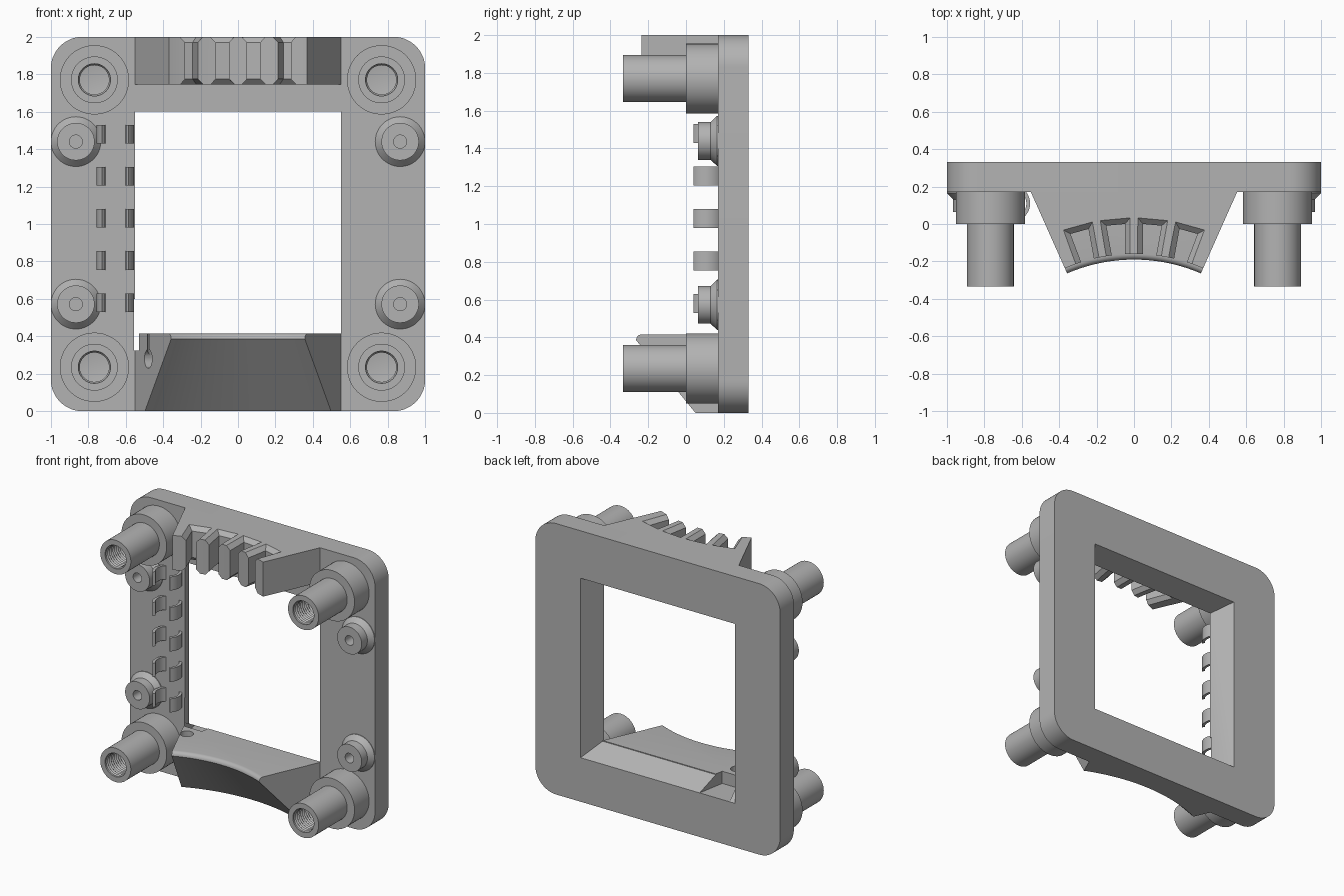
import bpy, bmesh
from math import sin, cos, pi, radians
from mathutils import Matrix, Vector

cube = bpy.data.objects.get("Cube")
if cube:
    bpy.data.objects.remove(cube, do_unlink=True)

grey = bpy.data.materials.new("plain grey")
grey.use_nodes = True
colour = (0.45, 0.45, 0.45, 1)
grey.diffuse_color = colour
grey.node_tree.nodes["Principled BSDF"].inputs["Base Color"].default_value = colour


def finish(name, bm):
    bmesh.ops.remove_doubles(bm, verts=bm.verts, dist=1e-5)
    bmesh.ops.recalc_face_normals(bm, faces=bm.faces)
    mesh = bpy.data.meshes.new(name)
    bm.to_mesh(mesh)
    bm.free()
    mesh.materials.append(grey)
    ob = bpy.data.objects.new(name, mesh)
    bpy.context.collection.objects.link(ob)
    return ob


def loft(name, ring_a, ring_b):
    """Solid between two outlines with equal point counts."""
    bm = bmesh.new()
    a = [bm.verts.new(p) for p in ring_a]
    b = [bm.verts.new(p) for p in ring_b]
    n = len(a)
    bm.faces.new(a)
    bm.faces.new(b)
    for i in range(n):
        j = (i + 1) % n
        bm.faces.new((a[i], a[j], b[j], b[i]))
    return finish(name, bm)


def prism(name, outline, z0, z1):
    return loft(name, [(x, y, z0) for x, y in outline], [(x, y, z1) for x, y in outline])


def lathe(name, profile, axis, centre, steps=48):
    """Spin (radius, height) points about the y or z axis."""
    bm = bmesh.new()
    vs = [bm.verts.new((r, h, 0) if axis == "y" else (r, 0, h)) for r, h in profile]
    es = [bm.edges.new(p) for p in zip(vs, vs[1:])]
    bmesh.ops.spin(bm, geom=vs + es, cent=(0, 0, 0), angle=2 * pi, steps=steps,
                   axis=(0, 1, 0) if axis == "y" else (0, 0, 1))
    bmesh.ops.translate(bm, verts=bm.verts, vec=centre)
    return finish(name, bm)


def rod(name, centre, direction, radius, length):
    bm = bmesh.new()
    turn = Vector((0, 0, 1)).rotation_difference(Vector(direction)).to_matrix().to_4x4()
    bmesh.ops.create_cone(bm, cap_ends=True, segments=32, radius1=radius, radius2=radius,
                          depth=length, matrix=Matrix.Translation(centre) @ turn)
    return finish(name, bm)


def cut(ob, cutters):
    for c in cutters:
        m = ob.modifiers.new("cut", "BOOLEAN")
        m.operation, m.solver, m.object = "DIFFERENCE", "EXACT", c
    bpy.context.view_layer.update()
    dg = bpy.context.evaluated_depsgraph_get()
    mesh = bpy.data.meshes.new_from_object(ob.evaluated_get(dg))
    ob.modifiers.clear()
    ob.data = mesh


# Frame plate with rounded corners and a tapered opening
def rounded(y, r=0.17):
    pts = []
    for k, (sx, sz) in enumerate([(1, 1), (-1, 1), (-1, -1), (1, -1)]):
        for i in range(13):
            t = pi / 2 * (k + i / 12)
            pts.append((sx * (1 - r) + r * cos(t), y, 1 + sz * (1 - r) + r * sin(t)))
    return pts


def window(y):
    t = (y - 0.17) / 0.16
    x, z0, z1 = 0.55 + 0.08 * t, 0.415 - 0.09 * t, 1.6 + 0.05 * t
    return [(-x, y, z0), (x, y, z0), (x, y, z1), (-x, y, z1)]


plate = loft("frame_plate", rounded(0.17), rounded(0.33))
opening = loft("opening_cutter", window(0.1), window(0.4))
notch = prism("notch_cutter", [(-0.545, 0.12), (-0.38, 0.12), (-0.33, 0.4), (-0.6, 0.4)], 0.325, 0.6)
cut(plate, [opening, notch])

# Upper comb and lower lip share one trapezoid footprint and one turned front
trapezoid = [(-0.555, 0.18), (0.555, 0.18), (0.35, -0.28), (-0.35, -0.28)]
comb = prism("upper_comb", trapezoid, 1.745, 2)
lip = prism("lower_lip", trapezoid, 0, 0.415)
hub = (0, -1.09, 0)
fillet = [(0.93 - 0.03 * cos(t), 0.385 + 0.03 * sin(t)) for t in [i * pi / 12 for i in range(7)]]
front = lathe("front_cutter", [(0, -0.1), (1.333, -0.1)] + fillet + [(0.93, 2.2), (0, 2.2)],
              "z", hub, 180)

# Comb slots, fanned around the hub, bevelled at both ends and the back
slots = []
for angle in (-15.5, -5.15, 5.15, 15.5):
    turn = Matrix.Translation(hub) @ Matrix.Rotation(radians(-angle), 4, "Z")
    rings = []
    for r, w in ((0.85, 0.028), (1.09, 0.05)):
        ring = []
        for side, d, dz in [(1, .07, -.1675), (1, 0, -.0975), (1, 0, .0975), (1, .07, .1675),
                            (-1, .07, .1675), (-1, 0, .0975), (-1, 0, -.0975), (-1, .07, -.1675)]:
            back = r + d if r > 1 else r
            ring.append(turn @ Vector((side * (w + d), back, 1.8725 + dz)))
        rings.append(ring)
    # Three stacked pieces keep every cutter face flat
    for k, (i, j) in enumerate(((0, 1), (1, 2), (2, 3))):
        pick = (i, j, 7 - j, 7 - i)
        slots.append(loft("slot_cutter", [rings[0][p] for p in pick], [rings[1][p] for p in pick]))
cut(comb, [front] + slots)

# Lip with a cable hole through its side and top
side_hole = rod("side_hole_cutter", (-0.48, 0.01, 0.28), (0.91, 0.41, 0), 0.05, 0.26)
top_hole = rod("top_hole_cutter", (-0.44, 0.03, 0.4), (0, 0, 1), 0.045, 0.24)
cut(lip, [front, notch, side_hole, top_hole])

for c in [opening, notch, front, side_hole, top_hole] + slots:
    bpy.data.objects.remove(c, do_unlink=True)

# Threaded corner posts
thread = []
for i in range(14):
    y = -0.32 + i * 0.02
    thread += [(0.086, y), (0.078, y + 0.01)]
post = [(0, 0.2), (0.185, 0.2), (0.185, 0), (0.125, 0), (0.125, -0.333), (0.086, -0.333)]
post += thread + [(0, -0.04)]
# Small screw bosses with a flared foot
boss = [(0, 0.2), (0.133, 0.2), (0.133, 0.165), (0.1, 0.13), (0.1, 0.063),
        (0.035, 0.063), (0.035, 0.16), (0, 0.16)]
for side, sx in (("left", 1), ("right", -1)):
    for level, zp, zb in (("upper", 1.77, 1.44), ("lower", 0.235, 0.572)):
        lathe(f"{level}_{side}_post", post, "y", (0.767 * sx, 0, zp))
        lathe(f"{level}_{side}_boss", boss, "y", (0.866 * sx, 0, zb))

# Cable clips: open rings with the gap facing forward
arc = [radians(-45 + 270 * i / 32) for i in range(33)]
ring = [(r * cos(t) - 0.655, r * sin(t) + 0.11) for r, ts in ((0.1, arc), (0.08, arc[::-1])) for t in ts]
for i in range(5):
    z = 0.58 + 0.225 * i
    prism(f"cable_clip_{i + 1}", ring, z - 0.05, z + 0.05)

# Smooth the round surfaces, keep edges crisp
for ob in bpy.context.collection.objects:
    ob.select_set(ob.type == "MESH" and grey.name in ob.data.materials)
    if ob.select_get():
        bpy.context.view_layer.objects.active = ob
bpy.ops.object.shade_smooth_by_angle(angle=radians(30))
